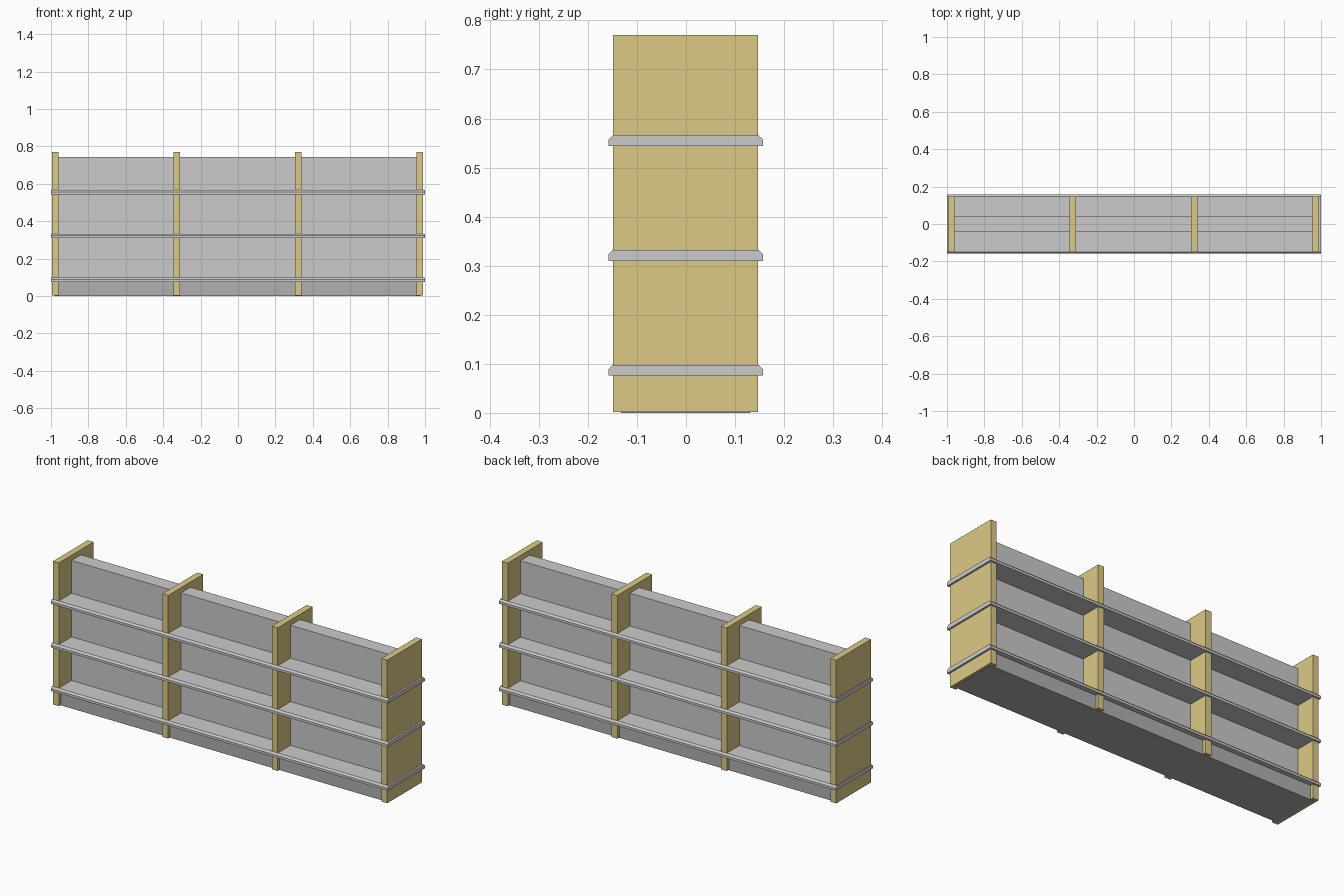
import bpy

if "Cube" in bpy.data.objects:
    bpy.data.objects.remove(bpy.data.objects["Cube"])


def make_material(name, color):
    mat = bpy.data.materials.new(name)
    mat.diffuse_color = (*color, 1.0)
    mat.use_nodes = True
    mat.node_tree.nodes["Principled BSDF"].inputs["Base Color"].default_value = mat.diffuse_color
    return mat


def extrude_x(name, profile, x0, x1, mat=None):
    """Extrude a closed (y, z) profile, listed counter-clockwise, along x."""
    n = len(profile)
    verts = [(x, y, z) for x in (x0, x1) for y, z in profile]
    faces = [tuple(reversed(range(n))), tuple(range(n, 2 * n))]
    faces += [(i, (i + 1) % n, (i + 1) % n + n, i + n) for i in range(n)]
    mesh = bpy.data.meshes.new(name)
    mesh.from_pydata(verts, [], faces)
    if mat:
        mesh.materials.append(mat)
    obj = bpy.data.objects.new(name, mesh)
    bpy.context.collection.objects.link(obj)
    return obj


def box(name, x0, x1, y0, y1, z0, z1, mat=None):
    return extrude_x(name, [(y0, z0), (y1, z0), (y1, z1), (y0, z1)], x0, x1, mat)


wood = make_material("wood", (0.72, 0.585, 0.24))
dark = make_material("dark_grey", (0.435, 0.435, 0.435))

# Four evenly spaced upright boards
for i in range(4):
    x = -0.9775 + i * 0.65
    box(f"upright_{i + 1}", x - 0.0175, x + 0.0175, -0.149, 0.147, 0.002, 0.77, wood)

# Central dividing panel
box("centre_panel", -0.965, 0.96, -0.04, 0.04, 0.076, 0.742)

# Dark recessed plinth
box("plinth", -0.98, 0.975, -0.132, 0.13, 0.0, 0.078, dark)

# Full-length shelves with bevelled top edges
for i in range(3):
    z = 0.076 + i * 0.234
    profile = [(-0.158, z), (0.157, z), (0.157, z + 0.013),
               (0.148, z + 0.022), (-0.149, z + 0.022), (-0.158, z + 0.013)]
    extrude_x(f"shelf_{i + 1}", profile, -1.0, 1.0)
